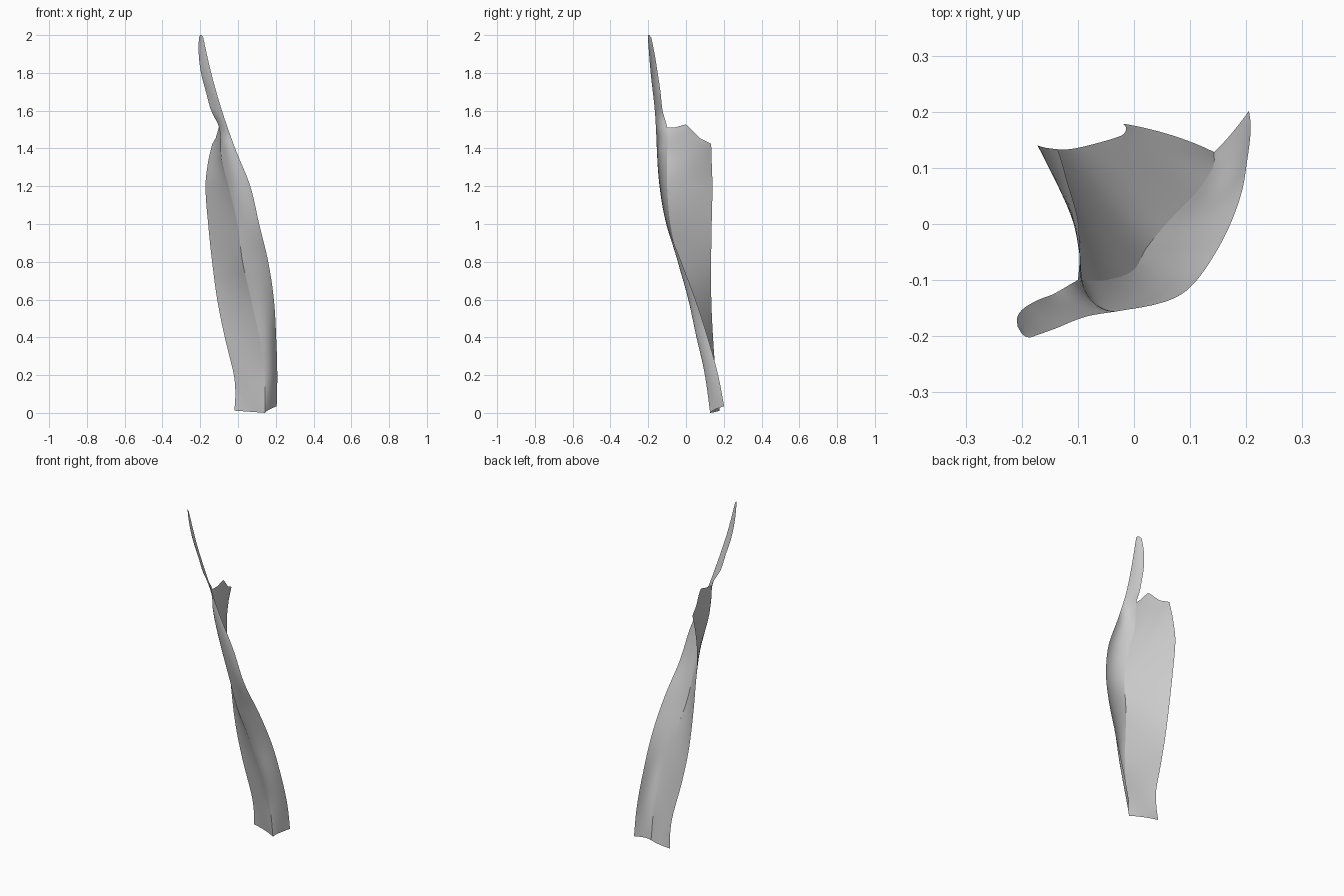
import bpy
from mathutils import Vector

if "Cube" in bpy.data.objects:
    bpy.data.objects.remove(bpy.data.objects["Cube"])

# Rails of the folded sheet: (z, x, y)
SPINE = [(0, .143, .128), (.2, .14, .1), (.4, .112, .057), (.6, .07, .014),
         (.8, .024, -.04), (1, -.002, -.083), (1.2, -.05, -.1), (1.35, -.088, -.1),
         (1.51, -.1, -.1), (1.6, -.142, -.124), (1.7, -.17, -.135),
         (1.8, -.196, -.15), (1.9, -.208, -.166), (2, -.207, -.186)]
BACK_EDGE = [(0, -.02, .18), (.1, -.014, .17), (.2, -.022, .158), (.4, -.07, .143),
             (.6, -.11, .134), (.8, -.137, .133), (1, -.158, .136),
             (1.2, -.172, .14), (1.33, -.158, .136), (1.43, -.135, .133)]
BACK_MID = [(0, .065, .16), (.4, .022, .1), (.8, -.058, .047), (1.2, -.11, .02),
            (1.35, -.112, .017), (1.53, -.1, .013)]
FRONT_EDGE = [(0, .204, .208), (.2, .208, .17), (.4, .202, .115), (.6, .19, .05),
              (.8, .16, -.025), (1, .112, -.1), (1.2, .065, -.135), (1.4, -.015, -.153),
              (1.6, -.085, -.165), (1.8, -.142, -.187), (2, -.187, -.203)]
FRONT_MID = [(0, .166, .157), (.2, .178, .12), (.4, .163, .066), (.6, .134, .018),
             (.8, .098, -.042), (1, .055, -.103), (1.2, .005, -.136), (1.4, -.06, -.145),
             (1.5, -.082, -.135), (1.6, -.114, -.147), (1.8, -.171, -.172),
             (2, -.197, -.198)]


def rail(points, z):
    """Smooth interpolation of a rail at height z."""
    n = len(points)

    def slope(i):
        a, b = points[max(i - 1, 0)], points[min(i + 1, n - 1)]
        return Vector((b[1] - a[1], b[2] - a[2])) / (b[0] - a[0])
    i = 0
    while i < n - 2 and z > points[i + 1][0]:
        i += 1
    h = points[i + 1][0] - points[i][0]
    t = min(max((z - points[i][0]) / h, 0), 1)
    p, q = Vector(points[i][1:]), Vector(points[i + 1][1:])
    return (p * (2*t**3 - 3*t*t + 1) + slope(i) * h * (t**3 - 2*t*t + t)
            + q * (3*t*t - 2*t**3) + slope(i + 1) * h * (t**3 - t*t))


def lerp_profile(pts, u):
    """Height of an end outline at position u across the flap."""
    for (a, va), (b, vb) in zip(pts, pts[1:]):
        if u <= b:
            return va + (vb - va) * (u - a) / (b - a)
    return pts[-1][1]


def flap(name, mid, edge, bottom, top, nu=16, nv=100):
    """Sheet spanning spine -> mid -> edge with shaped end outlines."""
    verts, faces = [], []
    for j in range(nv + 1):
        for i in range(nu + 1):
            u = i / nu
            z0, z1 = lerp_profile(bottom, u), lerp_profile(top, u)
            z = z0 + (z1 - z0) * j / nv
            p = (rail(SPINE, z) * (1 - u) * (1 - 2*u) + rail(mid, z) * 4*u*(1 - u)
                 + rail(edge, z) * u * (2*u - 1))
            verts.append((p.x, p.y, z))
    w = nu + 1
    for j in range(nv):
        for i in range(nu):
            k = j * w + i
            faces.append((k, k + 1, k + w + 1, k + w))
    me = bpy.data.meshes.new(name)
    me.from_pydata(verts, [], faces)
    me.shade_smooth()
    ob = bpy.data.objects.new(name, me)
    bpy.context.collection.objects.link(ob)
    return ob


# Wide flap at the back, ending in a ragged top
flap("back_flap", BACK_MID, BACK_EDGE,
     [(0, 0), (1, .012)], [(0, 1.51), (.2, 1.512), (.45, 1.528), (.75, 1.455), (1, 1.425)])
# Narrow flap that twists round to the pointed tip
flap("front_flap", FRONT_MID, FRONT_EDGE,
     [(0, 0), (.4, .015), (1, .035)], [(0, 1.985), (.3, 2), (.7, 2), (1, 1.99)])
